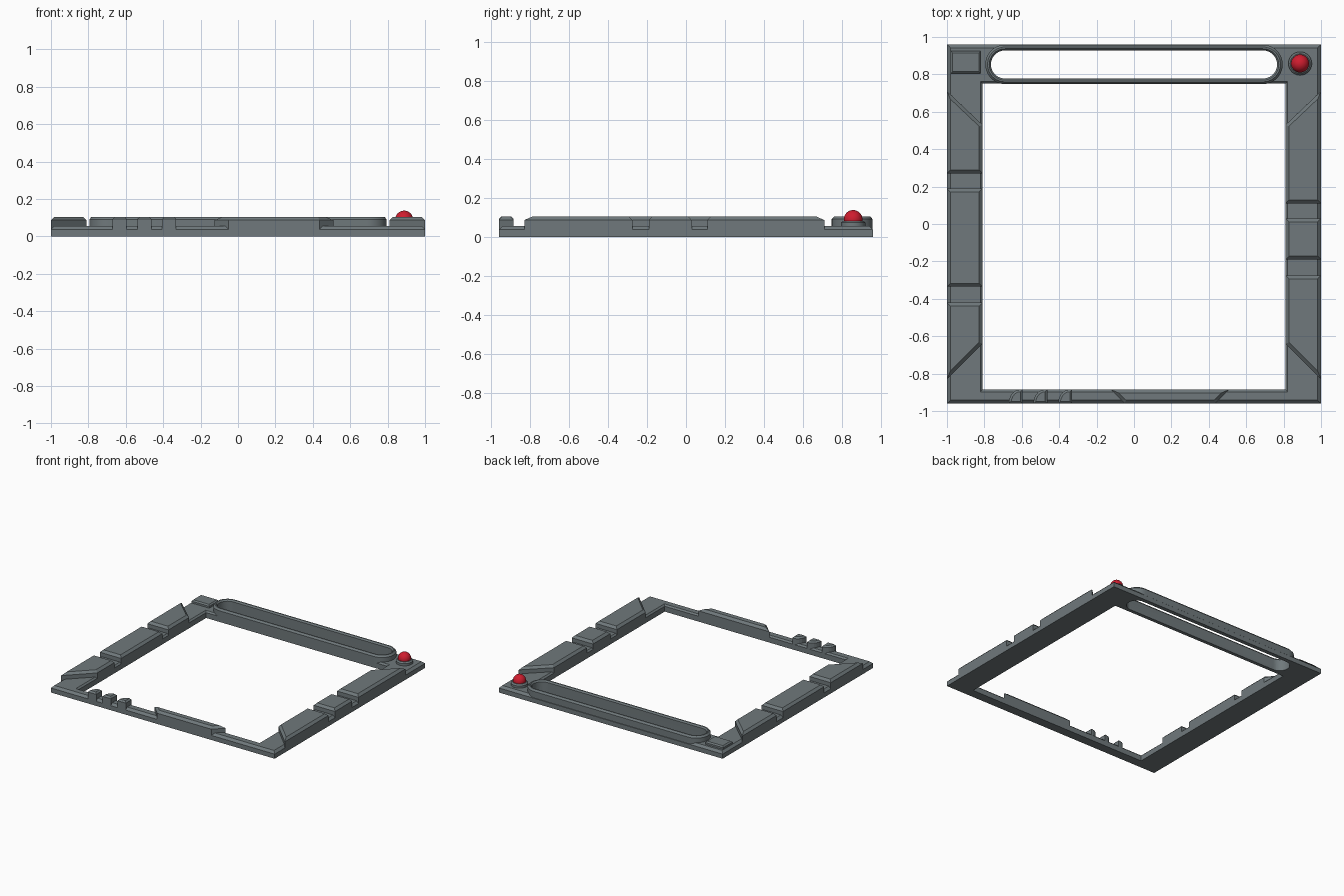
import bpy, bmesh, math

if "Cube" in bpy.data.objects:
    bpy.data.objects.remove(bpy.data.objects["Cube"])


def material(name, rgb):
    m = bpy.data.materials.new(name)
    m.diffuse_color = (*rgb, 1)
    m.use_nodes = True
    m.node_tree.nodes["Principled BSDF"].inputs["Base Color"].default_value = m.diffuse_color
    return m


GREY = material("slate grey", (0.16, 0.19, 0.2))
RED = material("red", (0.62, 0.012, 0.028))


def finish(name, bm, mat):
    bmesh.ops.recalc_face_normals(bm, faces=bm.faces)
    me = bpy.data.meshes.new(name)
    bm.to_mesh(me)
    bm.free()
    me.materials.append(mat)
    ob = bpy.data.objects.new(name, me)
    bpy.context.collection.objects.link(ob)
    return ob


def activate(ob):
    bpy.ops.object.select_all(action='DESELECT')
    ob.select_set(True)
    bpy.context.view_layer.objects.active = ob


def smooth(ob):
    activate(ob)
    bpy.ops.object.shade_smooth_by_angle(angle=math.radians(30))


def prism(name, pts, z0, z1, c):
    """Upright prism whose top edge is chamfered by c."""
    bm = bmesh.new()
    low = bm.faces.new([bm.verts.new((x, y, z0)) for x, y in pts])
    ext = bmesh.ops.extrude_face_region(bm, geom=[low], use_keep_orig=True)["geom"]
    top = [g for g in ext if isinstance(g, bmesh.types.BMFace)][0]
    for v in top.verts:
        v.co.z = z1 - c
    bmesh.ops.recalc_face_normals(bm, faces=bm.faces)
    if c:
        bmesh.ops.inset_region(bm, faces=[top], thickness=c, use_even_offset=True)
        for v in top.verts:
            v.co.z = z1
    return finish(name, bm, GREY)


def loft(name, loops):
    """Closed tube of quads through matching loops."""
    bm = bmesh.new()
    rings = [[bm.verts.new(p) for p in lp] for lp in loops]
    n = len(rings[0])
    for a, b in zip(rings, rings[1:] + rings[:1]):
        for i in range(n):
            j = (i + 1) % n
            bm.faces.new((a[i], a[j], b[j], b[i]))
    return finish(name, bm, GREY)


def rect(x, y0, y1, z, d=0):
    x, y0, y1 = x - d, y0 + d, y1 - d
    return [(-x, y0, z), (x, y0, z), (x, y1, z), (-x, y1, z)]


SLOT_Y, SLOT_X, SLOT_R = 0.853, 0.69, 0.075


def stadium(r, z, n=20):
    pts = []
    for side, a0 in ((1, -math.pi / 2), (-1, math.pi / 2)):
        for i in range(n + 1):
            a = a0 + math.pi * i / n
            pts.append((side * SLOT_X + r * math.cos(a), SLOT_Y + r * math.sin(a), z))
    return pts


# base frame with chamfered top edges
FLOOR, TOP, C = 0.055, 0.105, 0.018
outer, inner = (1, -0.96, 0.96), (0.81, -0.885, 0.75)
base = loft("base_frame", [
    rect(*outer, 0), rect(*outer, FLOOR - C), rect(*outer, FLOOR, C),
    rect(*inner, FLOOR, -0.012), rect(*inner, FLOOR - 0.012), rect(*inner, 0)])

# long slot cut through the back of the base
cutter = prism("slot_cutter", [p[:2] for p in stadium(SLOT_R, 0)], -0.1, 0.2, 0)
cutter.hide_render = True
mod = base.modifiers.new("slot", 'BOOLEAN')
mod.operation, mod.object, mod.solver = 'DIFFERENCE', cutter, 'EXACT'
activate(base)
bpy.ops.object.modifier_apply(modifier="slot")
bpy.data.objects.remove(cutter)

# raised rim around the slot
R = 0.105
smooth(loft("slot_rim", [
    stadium(R, 0.02), stadium(R, TOP - 0.014), stadium(R - 0.012, TOP),
    stadium(SLOT_R + 0.009, TOP), stadium(SLOT_R, TOP - 0.012), stadium(SLOT_R, 0.02)]))

# side bars, split by notches, with slanted outer ends
for side, label, notches in ((-1, "left", ((-0.42, -0.335), (0.19, 0.27))),
                             (1, "right", ((-0.275, -0.19), (0.03, 0.11)))):
    (a, b), (c, d) = notches
    spans = (((-0.83, -0.64), (a, a)), ((b, b), (c, c)), ((d, d), (0.71, 0.53)))
    for i, ((lo_out, lo_in), (hi_out, hi_in)) in enumerate(spans):
        prism(f"{label}_bar_{i + 1}",
              [(side, lo_out), (side * 0.81, lo_in), (side * 0.81, hi_in), (side, hi_out)],
              0.02, TOP, C)

# front bar and three small ribs with a curved left side
prism("front_bar", [(-0.05, -0.96), (0.435, -0.96), (0.51, -0.885), (-0.125, -0.885)],
      0.02, TOP, C)
for i in range(3):
    x = -0.67 + 0.132 * i
    arc = [(x + 0.06 - 0.06 * math.cos(t), -0.96 + 0.075 * math.sin(t))
           for t in (math.pi / 2 * k / 5 for k in range(5, -1, -1))]
    prism(f"front_rib_{i + 1}", [(x + 0.075, -0.96), (x + 0.075, -0.885)] + arc,
          0.02, TOP, 0.012)

# plain raised pad in the back left corner
prism("corner_pad", [(-0.98, 0.805), (-0.82, 0.805), (-0.82, 0.925), (-0.98, 0.925)],
      0.04, 0.08, 0.01)

# button collar and red button in the back right corner
BX, BY = 0.888, 0.858
ring = [(BX + 0.063 * math.cos(math.tau * i / 32), BY + 0.063 * math.sin(math.tau * i / 32))
        for i in range(32)]
smooth(prism("button_collar", ring, 0.04, 0.083, 0.01))
bm = bmesh.new()
bmesh.ops.create_uvsphere(bm, u_segments=32, v_segments=16, radius=0.048)
bmesh.ops.translate(bm, verts=bm.verts, vec=(BX, BY, 0.09))
smooth(finish("button", bm, RED))
